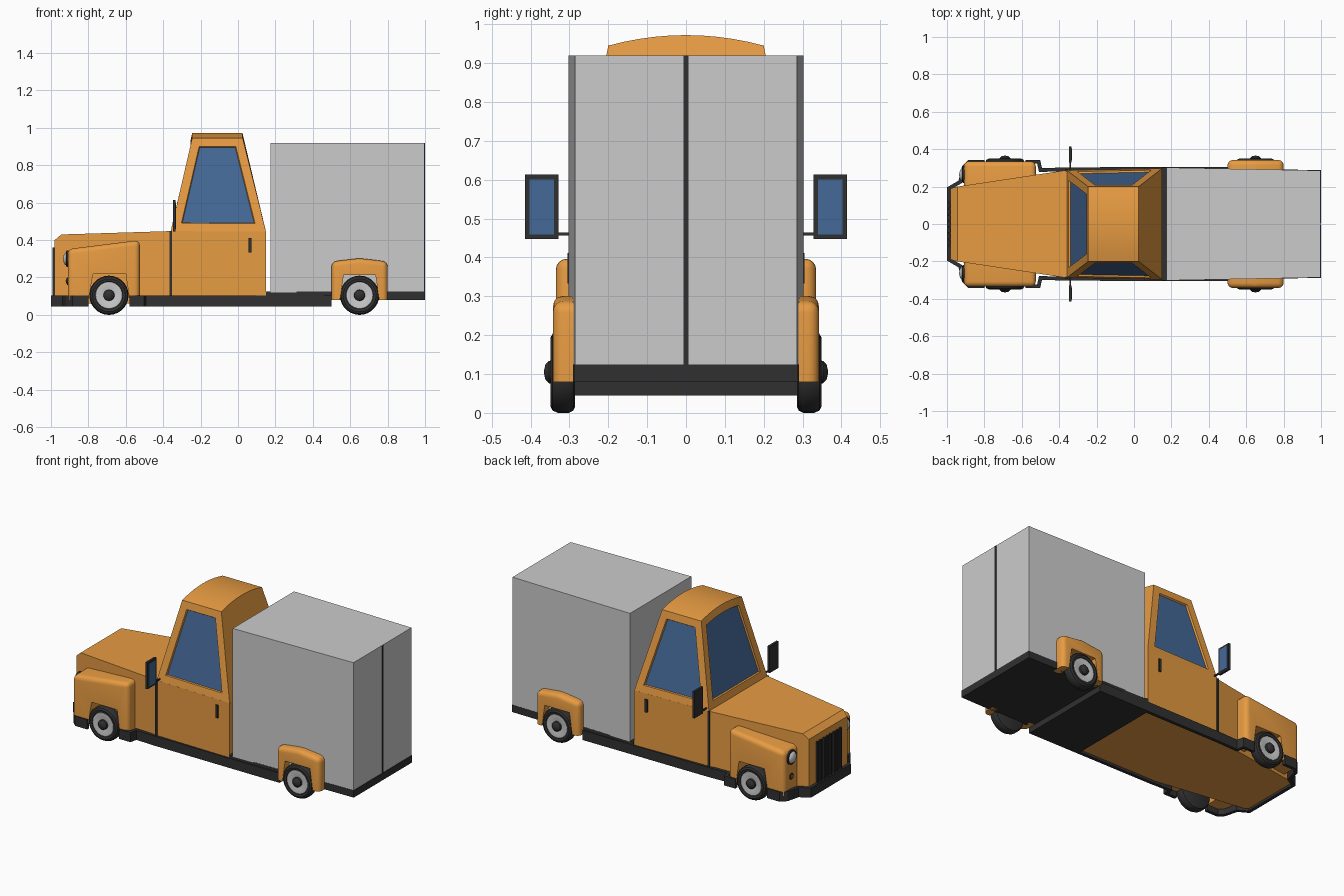
import bpy, bmesh
from math import sin, cos, pi, radians
from mathutils import Matrix

if "Cube" in bpy.data.objects:
    bpy.data.objects.remove(bpy.data.objects["Cube"])


def mat(name, rgb):
    m = bpy.data.materials.new(name)
    m.diffuse_color = (*rgb, 1)
    m.use_nodes = True
    m.node_tree.nodes["Principled BSDF"].inputs["Base Color"].default_value = m.diffuse_color
    return m


ORANGE = mat("orange_paint", (0.80, 0.33, 0.055))
DARK = mat("dark_trim", (0.03, 0.03, 0.03))
GLASS = mat("blue_glass", (0.06, 0.14, 0.31))
AMBER = mat("amber", (0.4, 0.09, 0.02))
smooth = []


def finish(name, bm, material=None, mirror=False, shade=False):
    bmesh.ops.remove_doubles(bm, verts=bm.verts, dist=1e-5)
    bmesh.ops.recalc_face_normals(bm, faces=bm.faces)
    me = bpy.data.meshes.new(name)
    bm.to_mesh(me)
    bm.free()
    ob = bpy.data.objects.new(name, me)
    bpy.context.collection.objects.link(ob)
    if material:
        me.materials.append(material)
    if mirror:
        md = ob.modifiers.new("mirror", 'MIRROR')
        md.use_axis = (False, True, False)
        md.use_mirror_merge = False
    if shade:
        smooth.append(ob)
    return ob


def box(name, x, y, z, material=None, mirror=False):
    bm = bmesh.new()
    bmesh.ops.create_cube(bm, size=1)
    for v in bm.verts:
        v.co = [r[0] if c < 0 else r[1] for r, c in zip((x, y, z), v.co)]
    return finish(name, bm, material, mirror)


def loft(name, sections, material=None):
    """Boxy body from sections (x, half width, z bottom, z top)."""
    bm = bmesh.new()
    rings = [[bm.verts.new(p) for p in ((x, -w, a), (x, w, a), (x, w, b), (x, -w, b))]
             for x, w, a, b in sections]
    for r, q in zip(rings, rings[1:]):
        for i in range(4):
            bm.faces.new((r[i], r[i - 1], q[i - 1], q[i]))
    bm.faces.new(rings[0])
    bm.faces.new(rings[-1])
    return finish(name, bm, material)


def lathe(name, profile, place, material=None, n=28):
    """Turned part from (radius, height) points, mirrored to both sides."""
    bm = bmesh.new()
    rings = [[bm.verts.new(place @ Matrix.Rotation(2 * pi * i / n, 4, 'Z') @ Matrix.Translation((r, 0, h)).to_translation())
              for i in range(n)] for r, h in profile]
    for a, b in zip(rings, rings[1:]):
        for i in range(n):
            bm.faces.new((a[i - 1], a[i], b[i], b[i - 1]))
    return finish(name, bm, material, True, True)


def strip(name, path, z0, z1, material):
    """Upright band following a plan path, thickened and mirrored."""
    bm = bmesh.new()
    lo = [bm.verts.new((x, y, z0)) for x, y in path]
    hi = [bm.verts.new((x, y, z1)) for x, y in path]
    for i in range(len(path) - 1):
        bm.faces.new((lo[i], lo[i + 1], hi[i + 1], hi[i]))
    ob = finish(name, bm, material)
    s = ob.modifiers.new("thick", 'SOLIDIFY')
    s.thickness, s.offset, s.use_even_offset = 0.02, 0, True
    ob.modifiers.new("mirror", 'MIRROR').use_axis = (False, True, False)


def fender(name, outline, arch, y0, y1, r):
    """Side profile pushed out to y1, with the outer and top edges rounded."""
    bm = bmesh.new()
    pts = outline + arch
    a = [bm.verts.new((x, y0, z)) for x, z in pts]
    b = [bm.verts.new((x, y1, z)) for x, z in pts]
    for i in range(len(pts)):
        bm.faces.new((a[i - 1], a[i], b[i], b[i - 1]))
    bm.faces.new(a)
    bm.faces.new(b)
    bmesh.ops.recalc_face_normals(bm, faces=bm.faces)
    k = len(outline)
    pairs = [(b[i], b[i + 1]) for i in range(k - 1)] + [(a[i], b[i]) for i in range(1, k - 1)]
    edges = [e for e in bm.edges if any(set(e.verts) == set(p) for p in pairs)]
    bmesh.ops.bevel(bm, geom=edges, offset=r, segments=4, profile=0.5, affect='EDGES')
    finish(name, bm, ORANGE, True, True)


# hood and lower cab
loft("hood_and_lower_cab", [(-0.98, 0.19, 0.06, 0.40), (-0.945, 0.20, 0.06, 0.43),
                            (-0.36, 0.288, 0.06, 0.448), (0.15, 0.297, 0.06, 0.445)], ORANGE)

# upper cab with arched roof and recessed windows
bm = bmesh.new()
base = [bm.verts.new(p) for p in ((-0.36, -0.288, 0.446), (-0.36, 0.288, 0.446),
                                  (0.15, 0.297, 0.443), (0.15, -0.297, 0.443))]
N = 10
arcs = []
for x in (-0.245, 0.025):
    arcs.append([bm.verts.new((x, 0.2 * t, 0.945 + 0.027 * (1 - t * t)))
                 for t in [-1 + 2 * i / N for i in range(N + 1)]])
f, r = arcs
front = bm.faces.new([base[1], base[0]] + f)
bm.faces.new([base[3], base[2]] + r[::-1])
left = bm.faces.new((base[0], base[3], r[0], f[0]))
right = bm.faces.new((base[2], base[1], f[-1], r[-1]))
for i in range(N):
    bm.faces.new((f[i], f[i + 1], r[i + 1], r[i]))
bm.faces.new(base)
bmesh.ops.recalc_face_normals(bm, faces=bm.faces)
panes = [front, left, right]
bmesh.ops.inset_individual(bm, faces=panes, thickness=0.046, use_even_offset=True)
bmesh.ops.inset_individual(bm, faces=panes, thickness=0.004, depth=-0.01, use_even_offset=True)
for p in panes:
    p.material_index = 1
cab = finish("upper_cab", bm, ORANGE, shade=True)
cab.data.materials.append(GLASS)

# cargo box, door seam, bed and frame
loft("cargo_box", [(0.175, 0.302, 0.12, 0.92), (0.997, 0.286, 0.12, 0.92)])
box("rear_door_seam", (0.99, 1.0), (-0.006, 0.006), (0.122, 0.919), DARK)
loft("cargo_bed", [(0.15, 0.302, 0.08, 0.124), (1.0, 0.288, 0.08, 0.124)], DARK)
box("frame", (0.15, 0.50), (-0.295, 0.295), (0.045, 0.10), DARK)

# bumper and side skirts
strip("front_bumper", [(-0.99, 0), (-0.99, 0.19), (-0.93, 0.225), (-0.91, 0.305),
                       (-0.88, 0.333), (-0.80, 0.333)], 0.045, 0.105, DARK)
strip("side_skirt", [(-0.58, 0.333), (-0.51, 0.333), (-0.50, 0.288), (-0.36, 0.293), (0.50, 0.295)],
      0.045, 0.105, DARK)

# fenders
fender("front_fender", [(-0.91, 0.08), (-0.91, 0.352), (-0.525, 0.40), (-0.525, 0.08)],
       [(-0.58, 0.08), (-0.60, 0.218), (-0.775, 0.218), (-0.80, 0.08)], 0.17, 0.335, 0.028)
fender("rear_fender", [(0.50, 0.08), (0.50, 0.285), (0.65, 0.303), (0.80, 0.285), (0.80, 0.08)],
       [(0.755, 0.08), (0.735, 0.212), (0.565, 0.212), (0.545, 0.08)], 0.26, 0.342, 0.028)

# wheels
for tag, x in (("front", -0.69), ("rear", 0.65)):
    place = Matrix.Translation((x, 0, 0.105)) @ Matrix.Rotation(-pi / 2, 4, 'X')
    lathe(tag + "_tyre", [(0, 0.285), (0.088, 0.285), (0.099, 0.29), (0.105, 0.302), (0.105, 0.33),
                          (0.099, 0.343), (0.088, 0.349), (0.074, 0.346), (0.07, 0.33)], place, DARK)
    lathe(tag + "_rim", [(0.074, 0.33), (0.071, 0.345), (0.064, 0.346), (0.04, 0.339), (0, 0.339)], place)
    lathe(tag + "_hubcap", [(0.03, 0.335), (0.029, 0.352), (0.019, 0.362), (0, 0.366)], place, DARK)

# headlights and indicators
side = Matrix.Rotation(-pi / 2, 4, 'Y')
place = Matrix.Translation((-0.905, 0.263, 0.30)) @ side
lathe("headlight_ring", [(0.044, 0), (0.044, 0.012), (0.036, 0.014), (0.036, 0)], place, DARK)
lathe("headlight_lens", [(0.037 * cos(t * pi / 10), 0.008 + 0.022 * sin(t * pi / 10)) for t in range(6)], place)
place = Matrix.Translation((-0.905, 0.263, 0.18)) @ side
lathe("indicator_ring", [(0.019, 0), (0.019, 0.01), (0.014, 0.011), (0.014, 0)], place, DARK, 16)
lathe("indicator_lens", [(0.015, 0), (0.013, 0.012), (0, 0.017)], place, AMBER, 16)

# grille with upright slats
box("grille_panel", (-0.985, -0.97), (-0.12, 0.12), (0.10, 0.355), DARK)
for i in range(8):
    y = -0.115 + 0.23 * i / 7
    box("grille_slat", (-0.993, -0.98), (y - 0.006, y + 0.006), (0.10, 0.36), DARK)

# door seam, handle and wing mirrors
box("door_seam", (-0.366, -0.354), (0.28, 0.293), (0.10, 0.449), DARK, True)
box("door_handle", (0.057, 0.073), (0.29, 0.305), (0.333, 0.412), DARK, True)
box("mirror_arm", (-0.344, -0.336), (0.275, 0.345), (0.456, 0.464), DARK, True)
box("mirror_case", (-0.348, -0.334), (0.328, 0.414), (0.447, 0.613), DARK, True)
box("mirror_glass", (-0.336, -0.332), (0.339, 0.403), (0.459, 0.601), GLASS, True)

# smooth shading on rounded parts
bpy.ops.object.select_all(action='DESELECT')
for ob in smooth:
    ob.select_set(True)
bpy.context.view_layer.objects.active = smooth[0]
bpy.ops.object.shade_smooth_by_angle(angle=radians(35))
